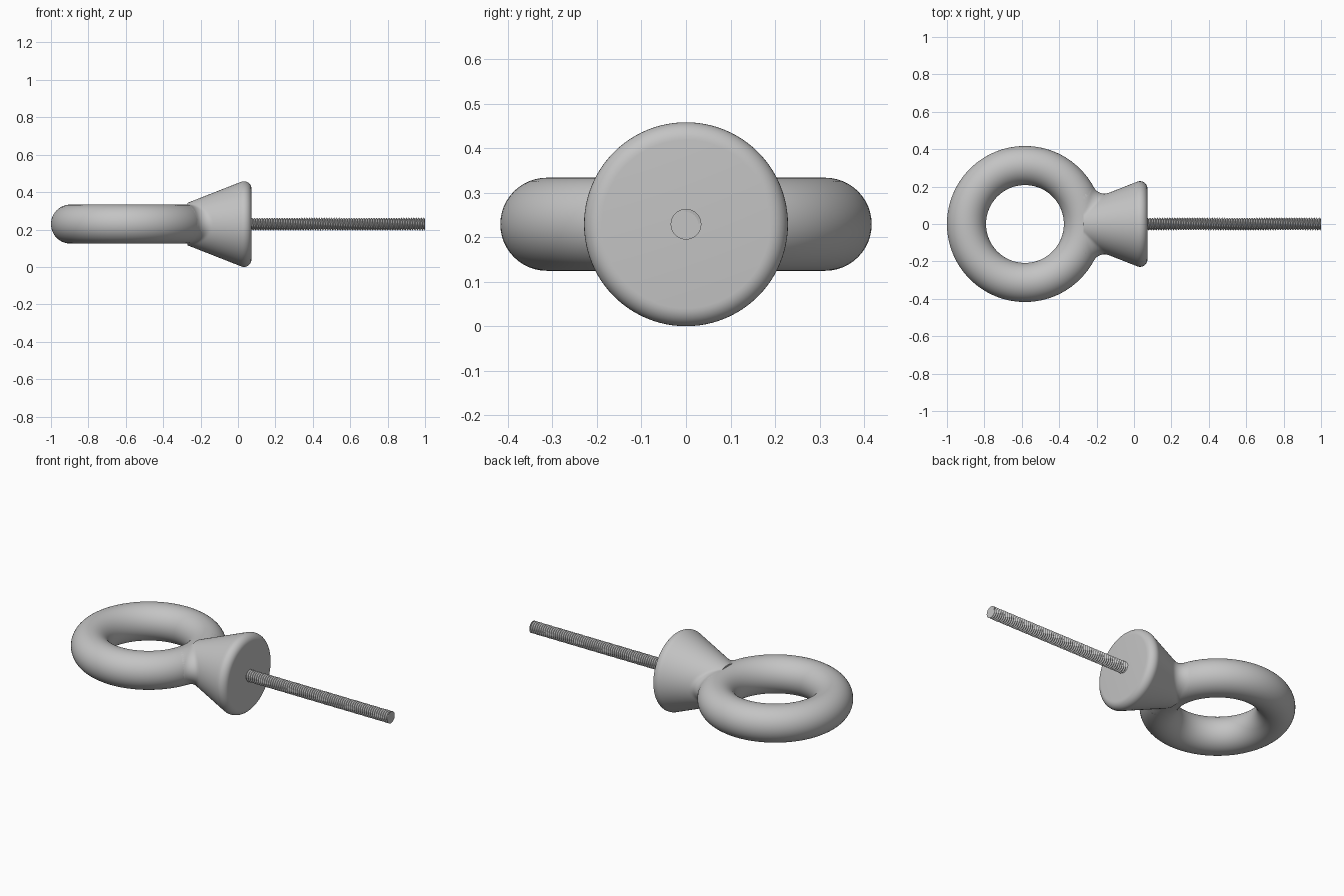
import bpy, bmesh
from math import sin, cos, pi, hypot, sqrt, radians, atan2

cube = bpy.data.objects.get("Cube")
if cube:
    bpy.data.objects.remove(cube, do_unlink=True)

AXIS_Z = 0.229                                  # height of the shared axis
RING_X, RING_R, TUBE_R = -0.583, 0.3125, 0.1045
TIP_X, FACE_X, END_X = -0.27, 0.072, 1.0
EDGE_R, COLLAR_R = 0.04, 0.229                  # rounded rim, widest radius
SLOPE = atan2(0.393, 1)

steel = bpy.data.materials.new("steel_grey")
steel.use_nodes = True
grey = (0.55, 0.55, 0.55, 1)
steel.diffuse_color = grey
bsdf = next(n for n in steel.node_tree.nodes if n.type == "BSDF_PRINCIPLED")
bsdf.inputs["Base Color"].default_value = grey


def finish(obj, angle=30):
    obj.data.materials.clear()
    obj.data.materials.append(steel)
    bpy.ops.object.select_all(action="DESELECT")
    obj.select_set(True)
    bpy.context.view_layer.objects.active = obj
    bpy.ops.object.shade_smooth_by_angle(angle=radians(angle))


def from_bmesh(name, bm):
    bmesh.ops.recalc_face_normals(bm, faces=bm.faces)
    mesh = bpy.data.meshes.new(name)
    bm.to_mesh(mesh)
    bm.free()
    obj = bpy.data.objects.new(name, mesh)
    obj.location.z = AXIS_Z
    bpy.context.collection.objects.link(obj)
    return obj


# Lifting ring
bpy.ops.mesh.primitive_torus_add(
    major_radius=RING_R, minor_radius=TUBE_R, major_segments=128,
    minor_segments=48, location=(RING_X, 0, AXIS_Z))
ring = bpy.context.object
ring.name = "ring"
finish(ring)

# Conical collar, blended into the sides of the ring with a fillet
rim_x, rim_r = FACE_X - EDGE_R, COLLAR_R - EDGE_R
cone_end_x = rim_x - EDGE_R * sin(SLOPE)
cone_end_r = rim_r + EDGE_R * cos(SLOPE)


def cone_radius(x):
    return cone_end_r + (x - cone_end_x) * sin(SLOPE) / cos(SLOPE)


def blended_radius(x, a):
    base = cone_radius(x)
    fillet = 0.06 * cos(a) ** 4
    r = base
    while r < base + 0.07:
        y, z = r * cos(a), r * sin(a)
        cone = (r - base) * cos(SLOPE)
        tube = hypot(hypot(x - RING_X, y) - RING_R, z) - TUBE_R
        u, v = max(fillet - cone, 0), max(fillet - tube, 0)
        dist = max(fillet, min(cone, tube)) - hypot(u, v)
        if dist > -0.0001:
            break
        r += max(-dist * 0.5, 0.0002)
    return r


SIDES, STEPS, ARC = 96, 48, 10
angles = [2 * pi * j / SIDES for j in range(SIDES)]
bm = bmesh.new()
rows = []
for i in range(STEPS + 1):
    x = TIP_X + (cone_end_x - TIP_X) * i / STEPS
    rows.append([(x, blended_radius(x, a)) for a in angles])
for i in range(1, ARC + 1):
    t = -SLOPE + (pi / 2 + SLOPE) * i / ARC
    rows.append([(rim_x + EDGE_R * sin(t), rim_r + EDGE_R * cos(t))] * SIDES)
loops = [[bm.verts.new((x, r * cos(a), r * sin(a)))
          for (x, r), a in zip(row, angles)] for row in rows]
for lo, hi in zip(loops, loops[1:]):
    for j in range(SIDES):
        k = (j + 1) % SIDES
        bm.faces.new((lo[j], lo[k], hi[k], hi[j]))
bm.faces.new(loops[0])
bm.faces.new(loops[-1])
finish(from_bmesh("collar", bm))

# Helical thread
PITCH, TURN, CREST, ROOT = 0.0133, 32, 0.0345, 0.027
count = int((END_X - FACE_X) / PITCH + 2) * TURN
bm = bmesh.new()


def helix(radius, shift):
    pts = []
    for k in range(count + TURN + 1):
        a = 2 * pi * k / TURN
        x = FACE_X + (k / TURN - 1 + shift) * PITCH
        x = min(max(x, FACE_X - 0.005), END_X)
        pts.append(bm.verts.new((x, radius * cos(a), radius * sin(a))))
    return pts


crest, root = helix(CREST, 0), helix(ROOT, 0.5)
for k in range(count):
    bm.faces.new((crest[k], crest[k + 1], root[k + 1], root[k]))
    n = k + TURN
    bm.faces.new((root[k], root[k + 1], crest[n + 1], crest[n]))
bmesh.ops.dissolve_degenerate(bm, dist=1e-6, edges=bm.edges)
finish(from_bmesh("thread", bm))

# Solid core that closes the end of the thread
bpy.ops.mesh.primitive_cylinder_add(
    vertices=TURN, radius=ROOT + 0.0005, depth=END_X - FACE_X + 0.02,
    location=((END_X + FACE_X - 0.02) / 2, 0, AXIS_Z), rotation=(0, pi / 2, 0))
core = bpy.context.object
core.name = "shank_core"
finish(core)
